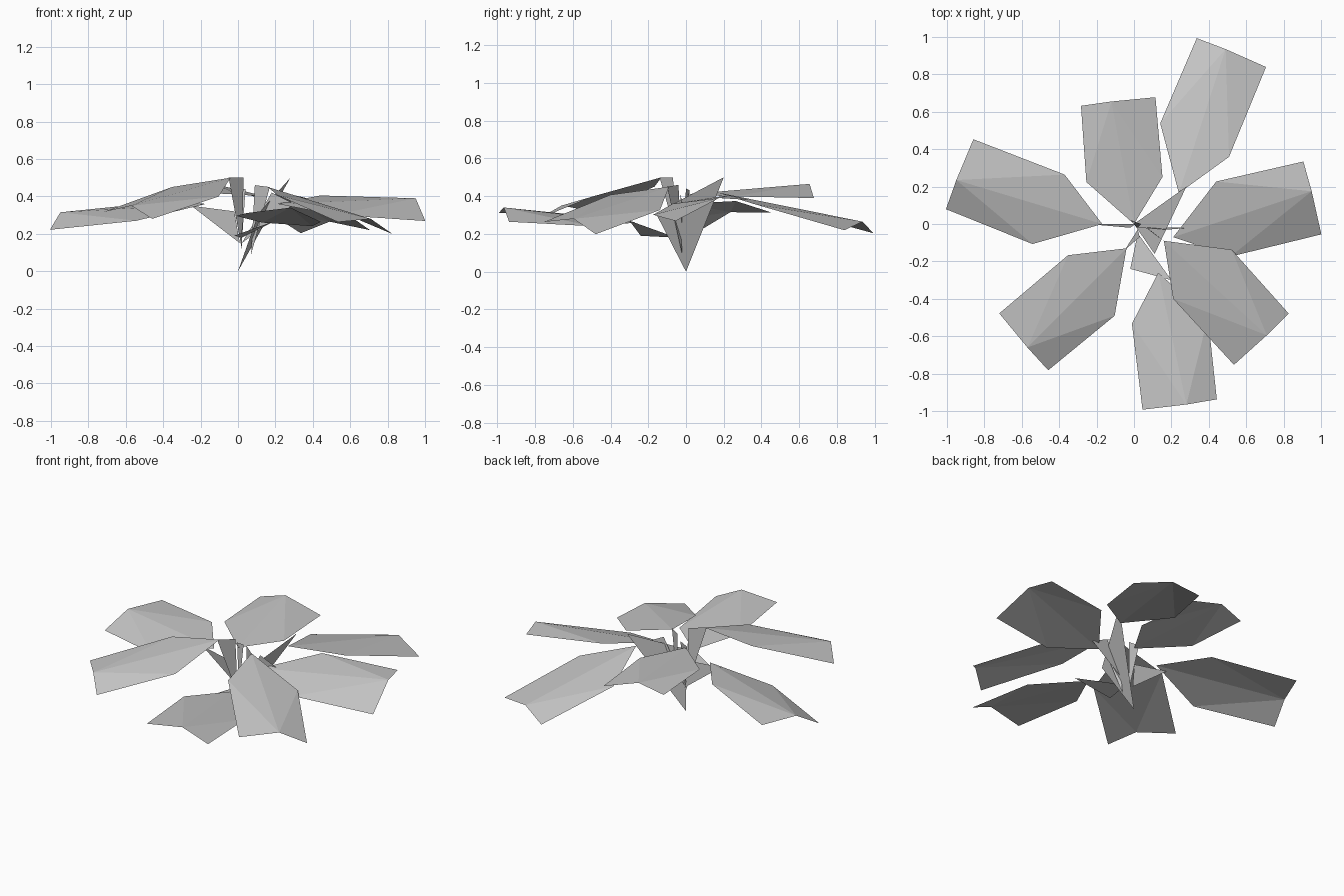
import bpy
from mathutils import Vector

cube = bpy.data.objects.get("Cube")
if cube:
    bpy.data.objects.remove(cube, do_unlink=True)

# Single flat grey
grey = bpy.data.materials.new("plain_grey")
grey.use_nodes = True
colour = (0.55, 0.55, 0.55, 1)
grey.diffuse_color = colour
grey.node_tree.nodes["Principled BSDF"].inputs["Base Color"].default_value = colour


def add_object(name, points, faces):
    mesh = bpy.data.meshes.new(name)
    mesh.from_pydata(points, [], faces)
    mesh.materials.append(grey)
    mesh.update()
    obj = bpy.data.objects.new(name, mesh)
    bpy.context.collection.objects.link(obj)
    return obj


# Shared leaf outline: share of length, sideways offset, lift
OUTLINE = [(0.33, 0.195, -0.01), (0.97, 0.235, -0.05),
           (1, 0, 0),
           (1.01, -0.165, -0.06), (0.4, -0.21, -0.03)]


def leaf(name, base, tip, roll):
    """Folded leaf with creases spreading from the middle of its end."""
    base, tip = Vector(base), Vector(tip)
    along = tip - base
    up = Vector((0, 0, 1))
    side = along.cross(up).normalized()
    points = [base]
    for share, offset, lift in OUTLINE:
        points.append(base + along * share + side * offset
                      + up * (lift + roll * offset))
    middle = 3
    faces = [(middle, 2, 1), (middle, 1, 0), (middle, 0, 5), (middle, 5, 4)]
    faces = [tuple(reversed(f)) for f in faces]
    return add_object(name, points, faces)


def stem(name, foot, first, second):
    """Flat blade that widens from its foot to the leaf."""
    return add_object(name, [foot, first, second], [(0, 1, 2)])


# Ring of leaves
leaf("leaf_back_left", (0.24, 0.165, 0.42), (0.49, 0.935, 0.265), 0)
leaf("leaf_back", (0, 0, 0.41), (-0.12, 0.655, 0.465), -0.1)
leaf("leaf_right", (-0.17, 0, 0.36), (-0.95, 0.235, 0.315), 0.2)
leaf("leaf_front_right", (-0.04, -0.13, 0.5), (-0.57, -0.66, 0.35), 0.05)
leaf("leaf_front", (0.13, -0.26, 0.26), (0.28, -0.965, 0.34), 0.1)
leaf("leaf_front_left", (0.16, -0.09, 0.45), (0.71, -0.595, 0.28), 0.12)
leaf("leaf_left", (0.21, -0.07, 0.36), (0.95, 0.175, 0.39), -0.3)

# Blade stems rising from the centre
stem("stem_back_left", (0, 0, 0), (0.28, 0.2, 0.5), (0.11, -0.16, 0.31))
stem("stem_back", (0.02, -0.02, 0.14), (0.04, 0, 0.44), (-0.02, 0.02, 0.43))
stem("stem_right", (0.01, 0, 0.15), (-0.25, 0, 0.35), (-0.02, -0.02, 0.32))
stem("stem_front_right", (0.02, -0.03, 0.12), (-0.05, -0.14, 0.5), (0.03, -0.07, 0.5))
stem("stem_front", (0.02, -0.05, 0.18), (-0.02, -0.24, 0.19), (0.2, -0.3, 0.27))
stem("stem_front_left", (0.07, -0.02, 0.09), (0.09, -0.04, 0.46), (0.17, -0.1, 0.45))
stem("stem_left", (0.02, -0.02, 0.15), (0.18, -0.03, 0.42), (0.3, -0.02, 0.36))
